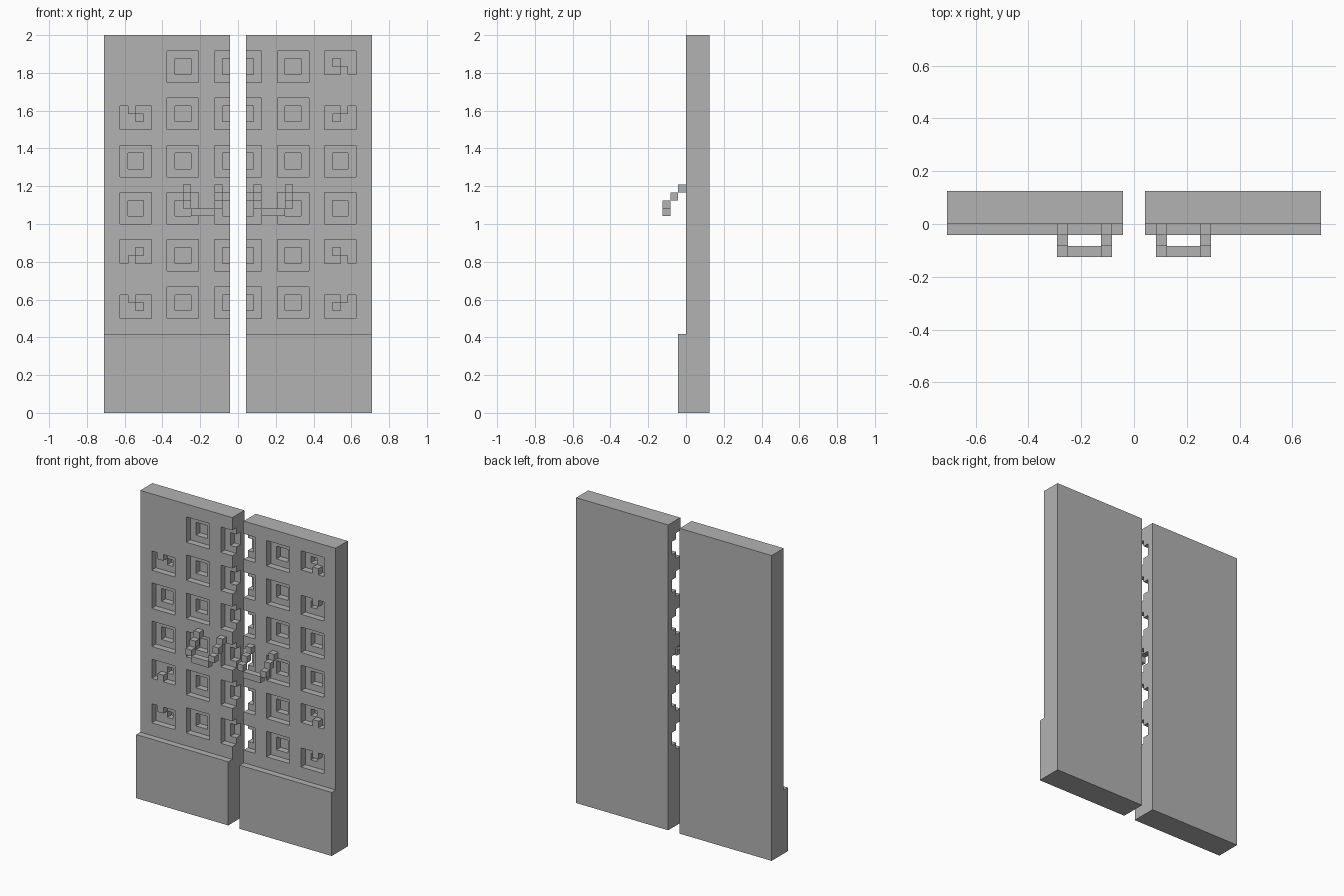
import bpy
import bmesh
from mathutils import Vector

if "Cube" in bpy.data.objects:
    bpy.data.objects.remove(bpy.data.objects["Cube"])

U = 2 / 48  # block size: the doors stand 48 blocks tall

stone = bpy.data.materials.new("grey_stone")
stone.use_nodes = True
colour = (0.45, 0.45, 0.45, 1)
stone.diffuse_color = colour
stone.node_tree.nodes["Principled BSDF"].inputs["Base Color"].default_value = colour


def boxes(name, spans, side):
    """Object made of boxes, each ((x0, x1), (y0, y1), (z0, z1)) in blocks; side mirrors x."""
    bm = bmesh.new()
    for span in spans:
        lo = Vector([s[0] for s in span])
        hi = Vector([s[1] for s in span])
        for v in bmesh.ops.create_cube(bm, size=1)["verts"]:
            for a in range(3):
                v.co[a] = (hi[a] if v.co[a] > 0 else lo[a]) * U
            v.co.x *= side
    bmesh.ops.recalc_face_normals(bm, faces=bm.faces)
    mesh = bpy.data.meshes.new(name)
    bm.to_mesh(mesh)
    bm.free()
    mesh.materials.append(stone)
    obj = bpy.data.objects.new(name, mesh)
    bpy.context.collection.objects.link(obj)
    return obj


def carve(obj, spans, side):
    """Cut the boxes out of the object and bake the result."""
    cutter = boxes("cutter", spans, side)
    cutter.hide_render = True
    mod = obj.modifiers.new("carve", "BOOLEAN")
    mod.operation = "DIFFERENCE"
    mod.solver = "EXACT"
    mod.object = cutter
    bpy.context.view_layer.update()
    graph = bpy.context.evaluated_depsgraph_get()
    baked = bpy.data.meshes.new_from_object(obj.evaluated_get(graph))
    obj.modifiers.clear()
    obj.data = baked
    bpy.data.objects.remove(cutter)


# Coffers: four blocks square with a deeper two-block centre; outer column
# has hooked variants in the top two and bottom two rows
coffers, centres, hooks = [], [], []
for row in range(6):
    z = 12 + 6 * row
    for x0, x1 in ((1, 3), (5, 9), (11, 15)):
        hooked = x0 == 11 and row not in (2, 3)
        inner = x0 + 1 if x0 > 1 else 0
        outer = x0 if x0 > 1 else 0   # half coffers run out through the gap
        if not hooked:
            coffers.append(((outer, x1), (-1, 1), (z, z + 4)))
            centres.append(((inner, x1 - 1), (-1, 2), (z + 1, z + 3)))
        elif row % 2:   # hook rises from the sill
            coffers.append(((x0, x1), (-1, 1), (z + 1, z + 4)))
            hooks.append(((13, 14), (0, 1), (z + 1, z + 2)))
            centres.append(((12, 13), (-1, 2), (z + 2, z + 3)))
        else:           # hook hangs from the lintel
            coffers.append(((x0, x1), (-1, 1), (z, z + 3)))
            hooks.append(((13, 14), (0, 1), (z + 2, z + 3)))
            centres.append(((12, 13), (-1, 2), (z + 1, z + 2)))

# Handle: two stepped arms and a grip bar
arms = [((x, x + 1), (-1 - i, -i), (28 - i, 29 - i)) for x in (2, 6) for i in range(3)]
grip = [((3, 6), (-3, -2), (25, 26))]

for label, side in (("left", 1), ("right", -1)):
    leaf = boxes(label + "_door_leaf", [((1, 17), (0, 3), (0, 48))], side)
    carve(leaf, coffers, side)
    carve(leaf, centres, side)
    # Kick panel across the foot of the door
    boxes(label + "_kick_panel", [((1, 17), (-1, 0), (0, 10))], side)
    boxes(label + "_coffer_hooks", hooks, side)
    boxes(label + "_handle_arms", arms, side)
    boxes(label + "_handle_grip", grip, side)
